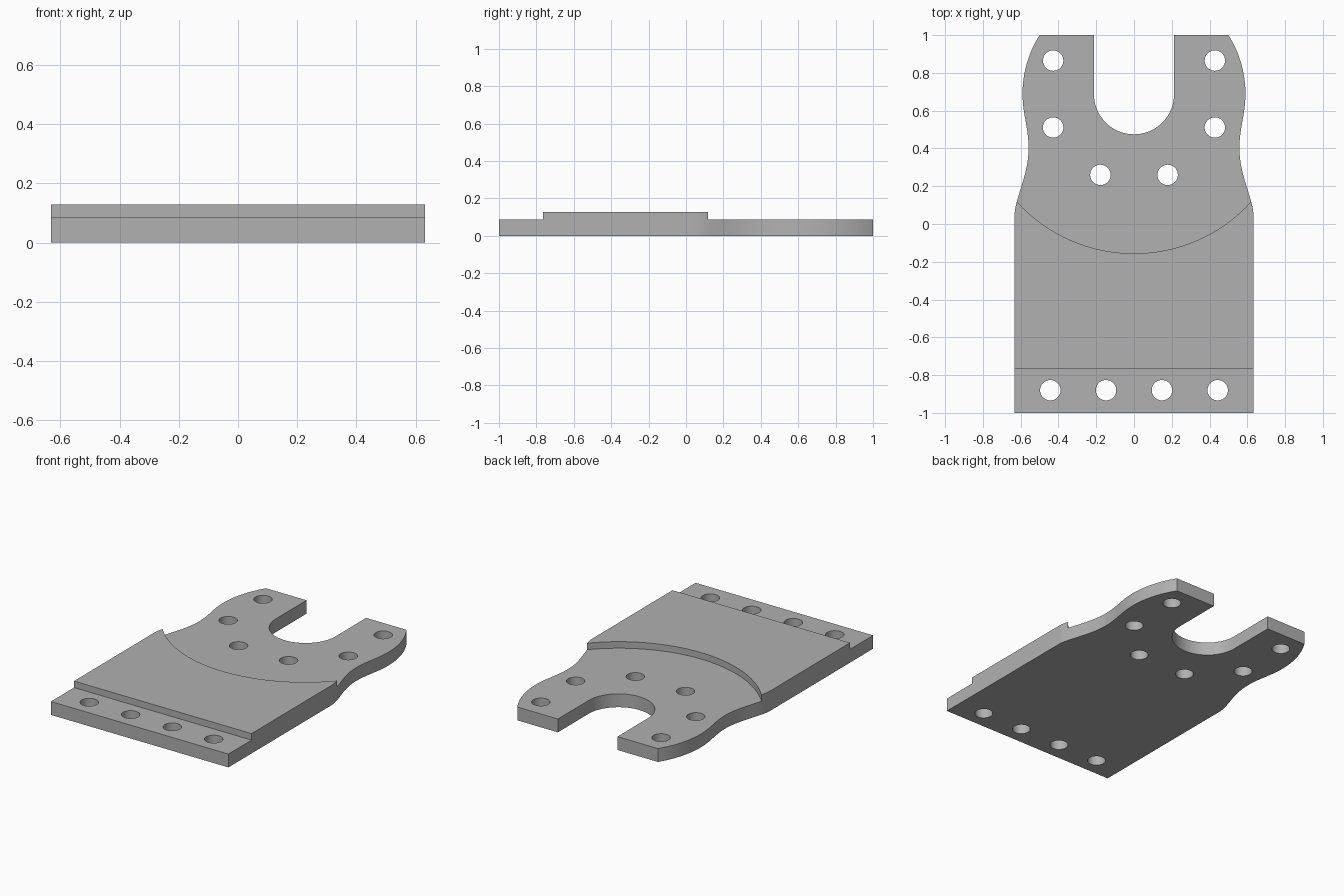
import bpy, bmesh, math
from mathutils import Vector
from mathutils.geometry import interpolate_bezier

if "Cube" in bpy.data.objects:
    bpy.data.objects.remove(bpy.data.objects["Cube"], do_unlink=True)

FULL, LOW = 0.128, 0.086       # heights of the raised and the thin areas
SLOT_Y, SLOT_R = 0.687, 0.212  # centre and radius of the slot
HOLE_R = 0.054

grey = bpy.data.materials.new("plain grey")
grey.use_nodes = True
grey.diffuse_color = (0.44, 0.44, 0.44, 1)
grey.node_tree.nodes["Principled BSDF"].inputs["Base Color"].default_value = grey.diffuse_color


def prism(name, outlines, z0, z1):
    """Extrude closed 2D outlines upwards into one object."""
    bm = bmesh.new()
    for outline in outlines:
        face = bm.faces.new([bm.verts.new((x, y, z0)) for x, y in outline])
        top = bmesh.ops.extrude_face_region(bm, geom=[face])["geom"]
        verts = [g for g in top if isinstance(g, bmesh.types.BMVert)]
        bmesh.ops.translate(bm, verts=verts, vec=(0, 0, z1 - z0))
    bmesh.ops.recalc_face_normals(bm, faces=bm.faces)
    mesh = bpy.data.meshes.new(name)
    bm.to_mesh(mesh)
    bm.free()
    mesh.materials.append(grey)
    obj = bpy.data.objects.new(name, mesh)
    bpy.context.collection.objects.link(obj)
    return obj


def circle(x, y, r, n):
    return [(x + r * math.cos(2 * math.pi * i / n), y + r * math.sin(2 * math.pi * i / n))
            for i in range(n)]


def curve(*points, n=20):
    """Bezier segment without its last point."""
    return [(p.x, p.y) for p in interpolate_bezier(*[Vector(p) for p in points], n)][:-1]


def cut(target, cutter):
    mod = target.modifiers.new("cut", "BOOLEAN")
    mod.operation, mod.solver, mod.object = "DIFFERENCE", "EXACT", cutter
    bpy.context.view_layer.objects.active = target
    bpy.ops.object.modifier_apply(modifier=mod.name)
    bpy.data.objects.remove(cutter, do_unlink=True)


# Outline: straight side, narrowed waist, rounded shoulder, then the slot
side = [(0.632, -1)]
side += curve((0.632, 0.05), (0.632, 0.13), (0.558, 0.26), (0.558, 0.40))
side += curve((0.558, 0.40), (0.558, 0.51), (0.59, 0.58), (0.59, 0.69))
side += curve((0.59, 0.69), (0.59, 0.80), (0.558, 0.91), (0.50, 1.0))
side += [(0.50, 1.0), (SLOT_R, 1.0)]
steps = 48
slot = [(SLOT_R * math.cos(math.pi * i / steps), SLOT_Y - SLOT_R * math.sin(math.pi * i / steps))
        for i in range(steps + 1)]
outline = side + slot + [(-x, y) for x, y in reversed(side)]
plate = prism("mounting_plate", [outline], 0, FULL)

# Lowered front strip
cut(plate, prism("front_step_cutter", [[(-1, -1.2), (1, -1.2), (1, -0.765), (-1, -0.765)]], LOW, 0.3))

# Lowered forked end, bounded by an arc around the slot centre
cut(plate, prism("arc_step_cutter", [circle(0, SLOT_Y - 0.005, 0.838, 160)], LOW, 0.3))

# Mirrored pairs of through holes
pairs = [(0.428, 0.865), (0.428, 0.511), (0.178, 0.26), (0.148, -0.88), (0.443, -0.88)]
holes = [circle(s * x, y, HOLE_R, 40) for x, y in pairs for s in (-1, 1)]
cut(plate, prism("hole_cutter", holes, -0.1, 0.3))

# Smooth curved walls, sharp rims
bpy.ops.object.select_all(action="DESELECT")
plate.select_set(True)
bpy.context.view_layer.objects.active = plate
bpy.ops.object.shade_smooth_by_angle(angle=math.radians(25))
